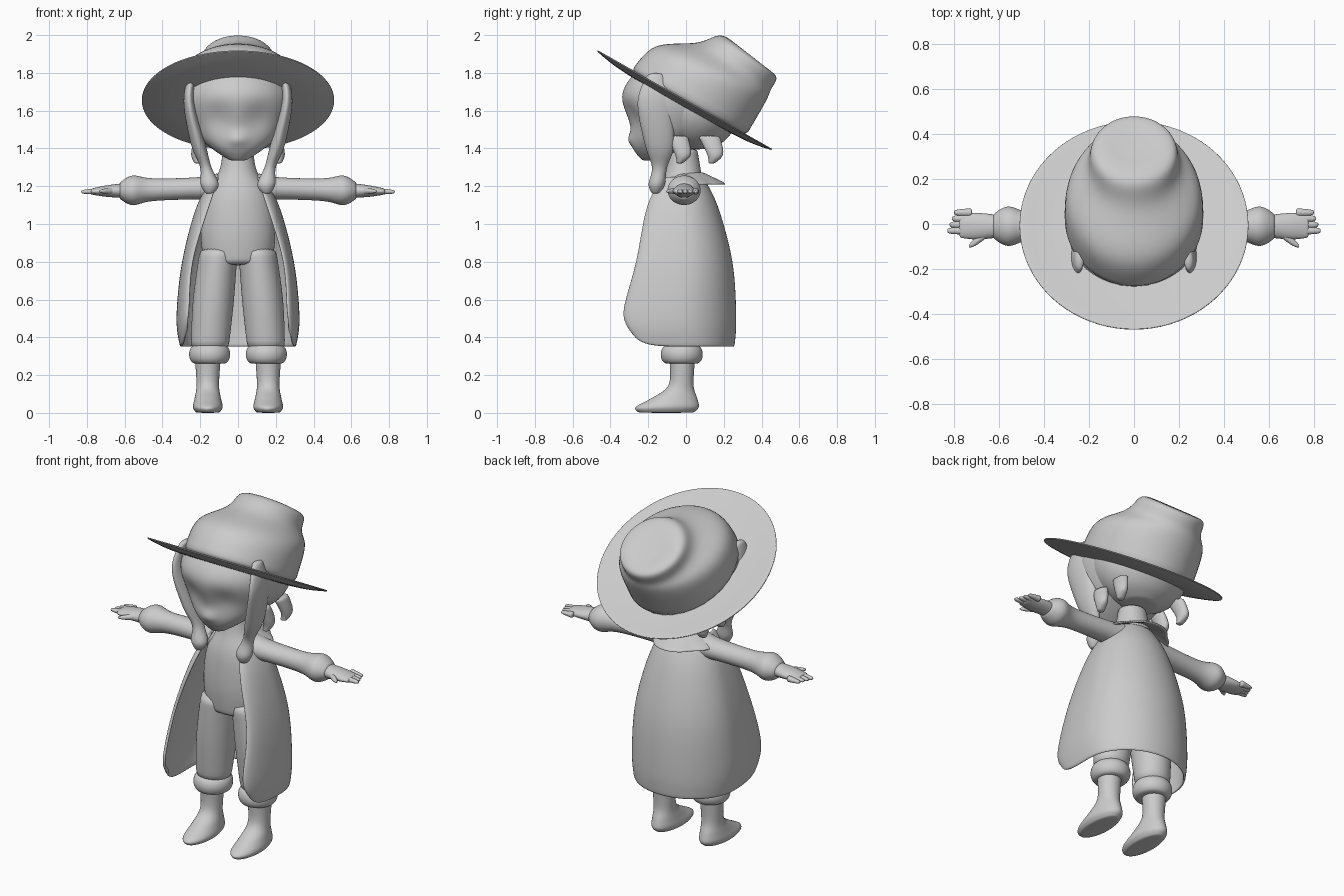
import bpy, bmesh
from math import sin, cos, pi, exp, radians
from mathutils import Vector

if "Cube" in bpy.data.objects:
    bpy.data.objects.remove(bpy.data.objects["Cube"])

grey = (0.6, 0.6, 0.6, 1)
clay = bpy.data.materials.new("light grey clay")
clay.use_nodes = True
clay.diffuse_color = grey
clay.node_tree.nodes["Principled BSDF"].inputs["Base Color"].default_value = grey


def finish(name, bm, mirror=False, thickness=0):
    """Turn a bmesh into a smooth object with its modifiers."""
    bmesh.ops.recalc_face_normals(bm, faces=bm.faces)
    for face in bm.faces:
        face.smooth = True
    mesh = bpy.data.meshes.new(name)
    bm.to_mesh(mesh)
    bm.free()
    mesh.materials.append(clay)
    part = bpy.data.objects.new(name, mesh)
    bpy.context.collection.objects.link(part)
    if thickness:
        solid = part.modifiers.new("thickness", 'SOLIDIFY')
        solid.thickness, solid.offset = thickness, 0
    if mirror:
        part.modifiers.new("mirror", 'MIRROR')
    smooth = part.modifiers.new("smooth", 'SUBSURF')
    smooth.levels = smooth.render_levels = 1
    return part


def flowing(stops, steps=4):
    """Interpolate a few stops with a smooth spline through all of them."""
    stops = [Vector(stop) for stop in stops]
    padded = [stops[0], *stops, stops[-1]]
    result = []
    for before, start, end, after in zip(padded, padded[1:], padded[2:], padded[3:]):
        for step in range(steps):
            t = step / steps
            leave, arrive = (end - before) / 2, (after - start) / 2
            bend = 3 * (end - start) - 2 * leave - arrive
            twist = 2 * (start - end) + leave + arrive
            result.append(start + t * (leave + t * (bend + t * twist)))
    return result + [stops[-1]]


def skin(bm, rows, closed):
    """Bridge rows of points with quads."""
    rows = [[bm.verts.new(point) for point in row] for row in rows]
    count = len(rows[0])
    for low, high in zip(rows, rows[1:]):
        for i in range(count if closed else count - 1):
            j = (i + 1) % count
            bm.faces.new((low[i], low[j], high[j], high[i]))
    return rows


def loft(name, ring, stops, mirror=False, sides=24):
    """Skin elliptical rings along smoothly joined stops and cap the ends."""
    bm = bmesh.new()
    rows = []
    for stop in flowing(stops):
        centre, a, b = ring(*stop)
        angles = [2 * pi * i / sides for i in range(sides)]
        rows.append([centre + a * cos(t) + b * sin(t) for t in angles])
    rows = skin(bm, rows, closed=True)
    bm.faces.new(rows[0])
    bm.faces.new(rows[-1])
    return finish(name, bm, mirror)


def tilted(front_y, front_z, back_y, back_z, half_width, x=0):
    front, back = Vector((x, front_y, front_z)), Vector((x, back_y, back_z))
    return (front + back) / 2, Vector((half_width, 0, 0)), (back - front) / 2


def level(z, front, back, half_width, x=0):
    return tilted(front, z, back, z, half_width, x)


def across(x, depth, height, y=-.01):
    return Vector((x, y, 1.195 - .03 * x)), Vector((0, depth, 0)), Vector((0, 0, height))


# Hat: crown with a knob leaning back, and a thin tilted brim
loft("hat_crown", tilted, [
    (-.3, 1.8, .31, 1.45, .31), (-.17, 1.94, .42, 1.64, .3), (.06, 1.96, .45, 1.71, .21),
    (.19, 2, .48, 1.78, .18), (.3, 1.92, .4, 1.84, .06)], sides=32)

slope = radians(-29.5)
backward, upward = Vector((0, cos(slope), sin(slope))), Vector((0, -sin(slope), cos(slope)))


def brim_ring(radius, rise):
    middle = Vector((0, -.01, 1.65))
    return middle + upward * rise, Vector((radius * .96, 0, 0)), backward * radius


loft("hat_brim", brim_ring, [
    (.2, -.03), (.4, -.02), (.52, 0), (.53, .005), (.52, .01), (.4, 0), (.2, -.01)], sides=40)

# Head, with eye sockets pressed in and a small nose raised
head = loft("head", level, [
    (1.335, -.23, -.16, .04), (1.4, -.28, 0, .14), (1.5, -.29, .15, .24),
    (1.7, -.34, .26, .29), (1.9, -.18, .22, .18)], sides=40)
for vertex in head.data.vertices:
    spot = vertex.co
    if spot.y < -.1:
        socket = ((abs(spot.x) - .11) / .07) ** 2 + ((spot.z - 1.57) / .06) ** 2
        nose = (spot.x / .05) ** 2 + ((spot.z - 1.45) / .03) ** 2
        spot.y += .03 * exp(-socket) - .03 * exp(-nose)

# Hair: round back mass, long side locks, small curls
turns = [pi * k / 9 for k in range(1, 9)]
loft("back_hair", level, [
    (1.63 - .25 * cos(t), .05 - .24 * sin(t), .05 + .24 * sin(t), .29 * sin(t)) for t in turns])
loft("side_lock", level, [
    (1.16, -.18, -.14, .02, .15), (1.21, -.2, -.11, .05, .15), (1.3, -.18, -.1, .03, .17),
    (1.42, -.22, -.06, .04, .21), (1.65, -.26, -.08, .03, .26), (1.8, -.2, -.12, .02, .24)],
    mirror=True, sides=16)
for label, shift in (("nape_curl", 0), ("ear_curl", -.17)):
    loft(label, level, [
        (1.32, shift + .12, shift + .15, .02, .21), (1.37, shift + .11, shift + .2, .03, .22),
        (1.47, shift + .06, shift + .18, .03, .2)], mirror=True, sides=12)

# Neck and torso
loft("neck_and_torso", level, [
    (1.4, -.09, .06, .08), (1.28, -.11, .08, .1), (1.15, -.15, .1, .17),
    (.95, -.16, .13, .2), (.78, -.14, .12, .18)])

# Trousers, rolled cuffs and boots
loft("trouser_leg", level, [
    (.88, -.15, .12, .1, .1), (.6, -.14, .11, .11, .13), (.33, -.11, .07, .1, .15)], mirror=True)


def cuff_stop(t):
    swell = .035 * sin(t)
    return .31 - .05 * cos(t), -.1 - swell, .055 + swell, .075 + swell, .15


loft("trouser_cuff", level, [cuff_stop(pi * k / 6) for k in range(7)], mirror=True)
loft("boot", level, [
    (0, -.25, .04, .06, .16), (.03, -.27, .07, .08, .16), (.08, -.18, .06, .07, .16),
    (.15, -.09, .04, .06, .16), (.3, -.09, .05, .07, .16)], mirror=True)

# Sleeves with wide cuffs, and flat hands
loft("sleeve", across, [
    (.1, .08, .08), (.2, .07, .06), (.45, .06, .06), (.56, .09, .08), (.63, .05, .04)], mirror=True)
loft("palm", across, [(.6, .05, .04), (.7, .06, .03), (.78, .05, .015)], mirror=True)
for i, label in enumerate(("first", "middle", "ring", "little")):
    y, reach = -.03 + .027 * i, .83 - .01 * i
    loft(label + "_finger", across, [
        (.72, .02, .02, y), (reach - .02, .015, .012, y), (reach, .007, .006, y)],
        mirror=True, sides=10)
loft("thumb", across, [
    (.64, .02, .02, -.03), (.7, .02, .015, -.075), (.735, .007, .006, -.1)], mirror=True, sides=10)

# Long coat, open at the front, with the hem rounded up at the opening
bm = bmesh.new()
rows = []
for z, front, back, width, edge in flowing([
        (.35, -.28, .25, .3, .27), (.5, -.33, .26, .32, .26), (.8, -.26, .24, .29, .24),
        (1.1, -.2, .16, .21, .15), (1.25, -.11, .08, .12, .1)]):
    middle = (front + back) / 2
    fade = ((1.25 - z) / .9) ** 6
    half = []
    for i in range(13):
        t = pi / 2 * i / 12
        half.append(Vector((width * sin(t), middle + (back - middle) * cos(t), z)))
    for i in range(1, 9):
        t = pi / 2 * i / 8
        half.append(Vector((edge + (width - edge) * cos(t), middle + (front - middle) * sin(t),
                            z + .1 * fade * (i / 8) ** 3)))
    other = [Vector((-point.x, point.y, point.z)) for point in half[:0:-1]]
    rows.append(other + half)
skin(bm, rows, closed=False)
finish("long_coat", bm, thickness=.014)

# Pointed collar lying over the back of the shoulders
bm = bmesh.new()
rows = []
for step in range(5):
    out = step / 4
    row = []
    for i in range(25):
        t = pi * i / 24
        radius = (.085 + .1 * out) * (1 + .13 * out * abs(cos(2 * t)))
        row.append((radius * cos(t), radius * sin(t), 1.27 - .06 * out))
    rows.append(row)
skin(bm, rows, closed=False)
finish("back_collar", bm, thickness=.014)
